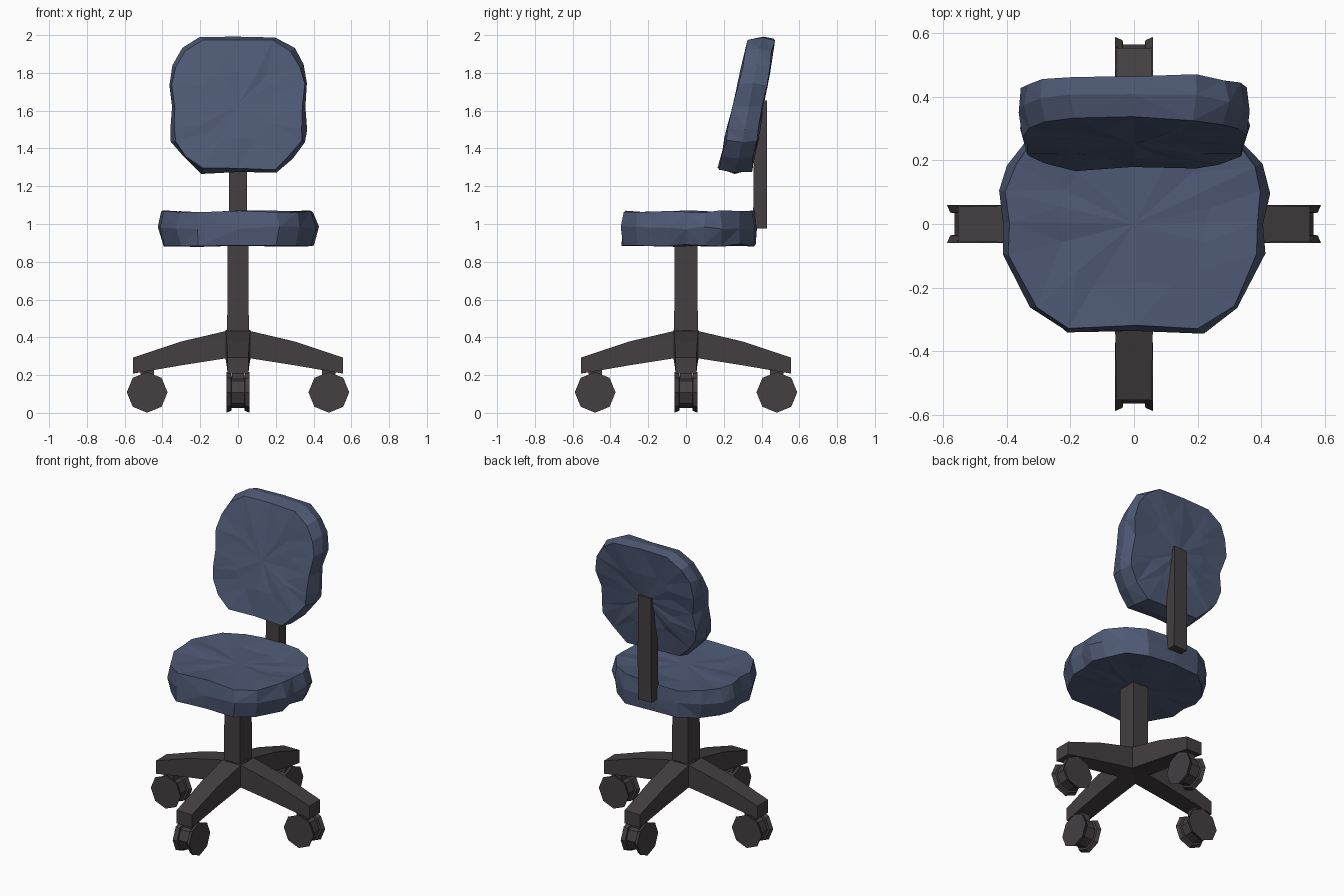
import bpy, bmesh, math, random
from mathutils import Matrix, Vector

if "Cube" in bpy.data.objects:
    bpy.data.objects.remove(bpy.data.objects["Cube"])

random.seed(4)


def material(name, rgb):
    m = bpy.data.materials.new(name)
    m.diffuse_color = (*rgb, 1)
    m.use_nodes = True
    m.node_tree.nodes["Principled BSDF"].inputs["Base Color"].default_value = m.diffuse_color
    return m


FABRIC = material("blue fabric", (0.075, 0.1, 0.175))
PLASTIC = material("dark plastic", (0.058, 0.049, 0.053))


def finish(bm, name, mat, angle=0.0):
    bmesh.ops.recalc_face_normals(bm, faces=bm.faces)
    bm.transform(Matrix.Rotation(angle, 4, 'Z'))
    me = bpy.data.meshes.new(name)
    bm.to_mesh(me)
    bm.free()
    me.materials.append(mat)
    ob = bpy.data.objects.new(name, me)
    bpy.context.collection.objects.link(ob)
    return ob


def skin(bm, rings):
    """Join matching vertex rings with quads."""
    for a, b in zip(rings, rings[1:]):
        n = len(a)
        for i in range(n):
            j = (i + 1) % n
            bm.faces.new((a[i], a[j], b[j], b[i]))


def loft(name, sections, mat, angle=0.0):
    """Closed solid through a series of cross-sections."""
    bm = bmesh.new()
    rings = [[bm.verts.new(p) for p in s] for s in sections]
    skin(bm, rings)
    bm.faces.new(rings[0])
    bm.faces.new(rings[-1])
    return finish(bm, name, mat, angle)


def cushion(name, half, centre, layers, place, jitter):
    """Lumpy faceted pad: mirrored outline, layers of (su, sv, w)."""
    outline = half + [(-u, v) for u, v in half[-2:0:-1]]
    bm = bmesh.new()
    rings = []
    for su, sv, w in layers:
        ring = []
        for u, v in outline:
            p = place(u * su, centre + (v - centre) * sv, w)
            ring.append(bm.verts.new(p + Vector([random.uniform(-jitter, jitter) for _ in range(3)])))
        rings.append(ring)
    skin(bm, rings)
    for ring, w in ((rings[0], layers[0][2]), (rings[-1], layers[-1][2])):
        mid = bm.verts.new(place(0, centre, w))
        for i in range(len(ring)):
            bm.faces.new((ring[i], ring[(i + 1) % len(ring)], mid))
    bmesh.ops.triangulate(bm, faces=[f for f in bm.faces if len(f.verts) > 3])
    return finish(bm, name, FABRIC)


def rect_z(x, y0, y1, z):
    return [(-x, y0, z), (x, y0, z), (x, y1, z), (-x, y1, z)]


# Seat cushion
seat_half = [(0, -0.332), (0.22, -0.342), (0.33, -0.265), (0.415, -0.1), (0.41, 0.0),
             (0.43, 0.1), (0.4, 0.19), (0.32, 0.285), (0.2, 0.36), (0, 0.37)]
cushion("seat", seat_half, 0.0,
        [(0.5, 0.5, 0.885), (0.93, 0.98, 0.888), (1.0, 1.0, 0.98),
         (0.94, 0.98, 1.068), (0.55, 0.55, 1.055)],
        lambda u, v, w: Vector((u, v, w)), 0.007)

# Backrest cushion, leaning back and thinner at the top
back_half = [(0, 1.27), (0.2, 1.272), (0.29, 1.35), (0.35, 1.43), (0.36, 1.5), (0.352, 1.62),
             (0.37, 1.74), (0.35, 1.84), (0.3, 1.93), (0.2, 1.985), (0, 1.99)]


def place_back(u, v, w):
    front = 0.172 + (v - 1.3) * 0.235
    rear = 0.35 + (v - 1.27) * 0.17
    return Vector((u, front + (rear - front) * w, v))


cushion("backrest", back_half, 1.63,
        [(0.5, 0.5, 0.0), (0.95, 0.95, 0.02), (1.0, 1.0, 0.5), (0.95, 0.97, 0.97), (0.5, 0.5, 1.0)],
        place_back, 0.007)

# Bar that carries the backrest
loft("backrest_bar", [rect_z(0.049, 0.355, 0.428, 0.975), rect_z(0.048, 0.358, 0.43, 1.3),
                      rect_z(0.047, 0.39, 0.43, 1.655)], PLASTIC)

# Central column
loft("column", [rect_z(0.058, -0.063, 0.063, 0.3), rect_z(0.055, -0.061, 0.061, 0.9)], PLASTIC)

# Four legs with castors: (radius, bottom z, top z, half width)
leg_path = [(0.0, 0.295, 0.44, 0.067), (0.07, 0.288, 0.432, 0.066),
            (0.3, 0.252, 0.378, 0.06), (0.555, 0.208, 0.293, 0.055)]
# Spool profile of a castor: (offset along axle, radius)
spool = [(-0.06, 0.108), (-0.036, 0.098), (-0.034, 0.084), (0.034, 0.084), (0.036, 0.098), (0.06, 0.108)]
for k, side in enumerate(("right", "rear", "left", "front")):
    a = k * math.pi / 2
    loft(side + "_leg", [[(r, -w, z0), (r, w, z0), (r, w, z1), (r, -w, z1)]
                         for r, z0, z1, w in leg_path], PLASTIC, a)
    loft(side + "_castor", [[(0.481 + r * math.cos(t * math.pi / 4), d, 0.109 + r * math.sin(t * math.pi / 4))
                             for t in range(8)] for d, r in spool], PLASTIC, a)
    loft(side + "_castor_stem", [[(x, y, z) for x, y in ((0.445, -0.033), (0.517, -0.033),
                                                         (0.517, 0.033), (0.445, 0.033))]
                                 for z in (0.16, 0.235)], PLASTIC, a)
